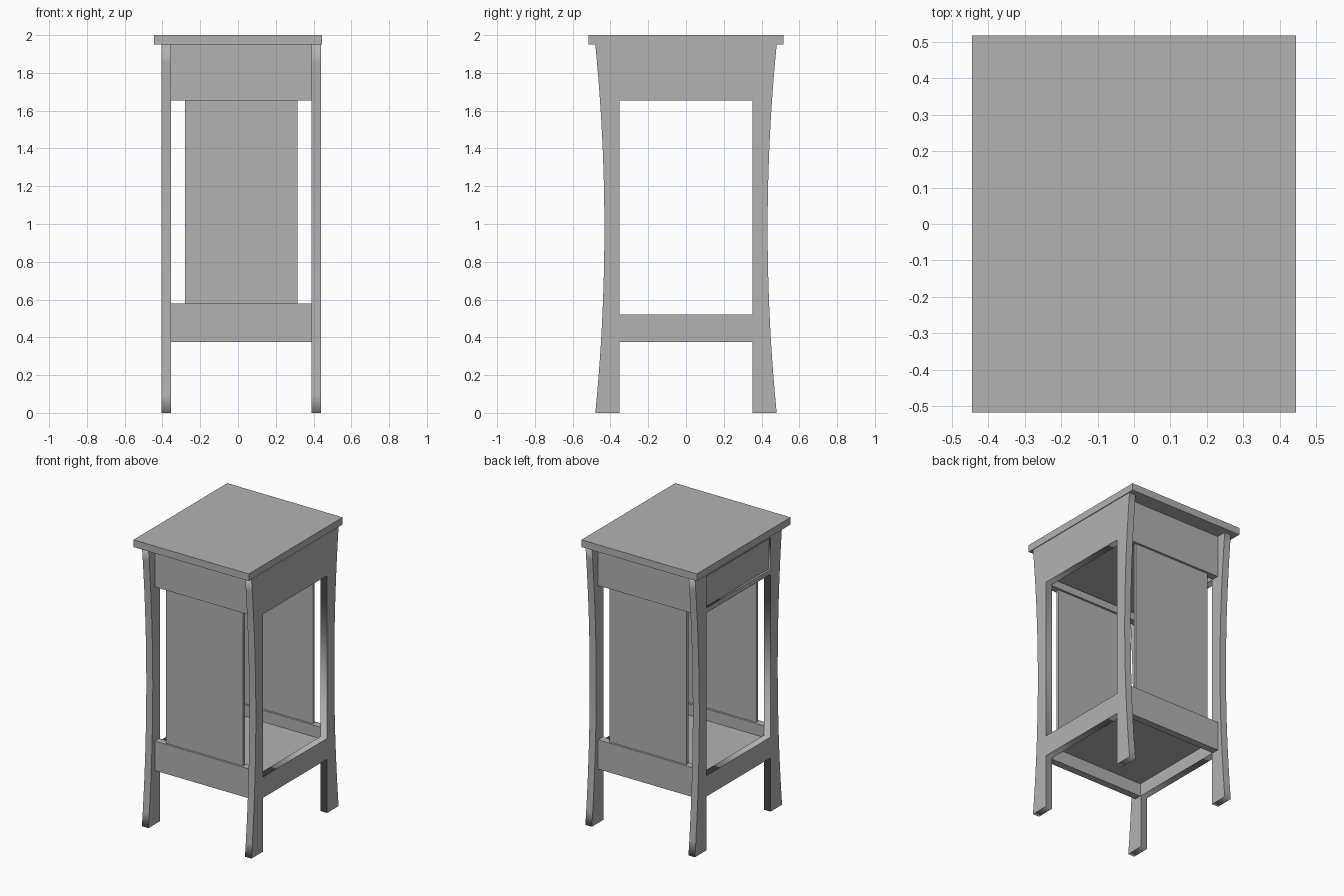
import bpy
import math

if "Cube" in bpy.data.objects:
    bpy.data.objects.remove(bpy.data.objects["Cube"])

grey = bpy.data.materials.new("plain grey")
grey.diffuse_color = (0.448, 0.448, 0.448, 1)
grey.use_nodes = True
grey.node_tree.nodes["Principled BSDF"].inputs["Base Color"].default_value = grey.diffuse_color


def box(name, x, y, z):
    """Box from (min, max) pairs on each axis."""
    lo_hi = (x, y, z)
    bpy.ops.mesh.primitive_cube_add(size=1, location=[(a + b) / 2 for a, b in lo_hi])
    ob = bpy.context.object
    ob.name = name
    ob.scale = [b - a for a, b in lo_hi]
    bpy.ops.object.transform_apply(location=False, rotation=False, scale=True)
    ob.data.materials.append(grey)
    return ob


def rect(y, z0, z1):
    return [(-y, z0), (y, z0), (y, z1), (-y, z1)]


def side_frame(name, x0, x1, holes):
    """Flat board in the YZ plane: two bowed legs, apron and lower rail, with cut openings."""
    n = 20
    edge = []
    for i in range(n + 1):
        z = 1.95 * i / n
        edge.append((0.432 + 0.048 * ((z - 0.975) / 0.975) ** 2, z))
    outline = edge + [(-y, z) for y, z in reversed(edge)]
    outline += [(-0.353, 0), (-0.353, 0.375), (0.353, 0.375), (0.353, 0)]
    curve = bpy.data.curves.new(name, 'CURVE')
    curve.dimensions = '2D'
    curve.fill_mode = 'BOTH'
    curve.extrude = (x1 - x0) / 2
    for pts in [outline] + holes:
        sp = curve.splines.new('POLY')
        sp.points.add(len(pts) - 1)
        for p, (a, b) in zip(sp.points, pts):
            p.co = (a, b, 0, 1)
        sp.use_cyclic_u = True
    ob = bpy.data.objects.new(name, curve)
    bpy.context.collection.objects.link(ob)
    ob.location.x = (x0 + x1) / 2
    ob.rotation_euler = (math.pi / 2, 0, math.pi / 2)
    curve.materials.append(grey)
    bpy.ops.object.select_all(action='DESELECT')
    ob.select_set(True)
    bpy.context.view_layer.objects.active = ob
    bpy.ops.object.convert(target='MESH')


# Top board
box("top_board", (-0.445, 0.445), (-0.517, 0.517), (1.95, 2.0))

# Side frames; the left one has the drawer opening
window = rect(0.353, 0.52, 1.655)
side_frame("right_frame", 0.39, 0.44, [window])
side_frame("left_frame", -0.405, -0.355, [window, rect(0.352, 1.69, 1.91)])

# Front and back rails with upright panels between them
for name, s in (("front", -1), ("back", 1)):
    rail_y = sorted((s * 0.36, s * 0.41))
    panel_y = sorted((s * 0.375, s * 0.395))
    box(name + "_apron", (-0.355, 0.39), rail_y, (1.655, 1.95))
    box(name + "_lower_rail", (-0.355, 0.39), rail_y, (0.375, 0.58))
    box(name + "_panel", (-0.28, 0.315), panel_y, (0.57, 1.665))

# Shelf
box("shelf", (-0.355, 0.39), (-0.36, 0.36), (0.465, 0.50))

# Drawer
box("drawer_front", (-0.399, -0.37), (-0.346, 0.346), (1.695, 1.904))
box("drawer_bottom", (-0.37, 0.385), (-0.346, 0.346), (1.695, 1.715))
box("drawer_back", (0.365, 0.385), (-0.346, 0.346), (1.715, 1.90))
for name, s in (("front", -1), ("back", 1)):
    box("drawer_side_" + name, (-0.37, 0.365), sorted((s * 0.326, s * 0.346)), (1.715, 1.90))
